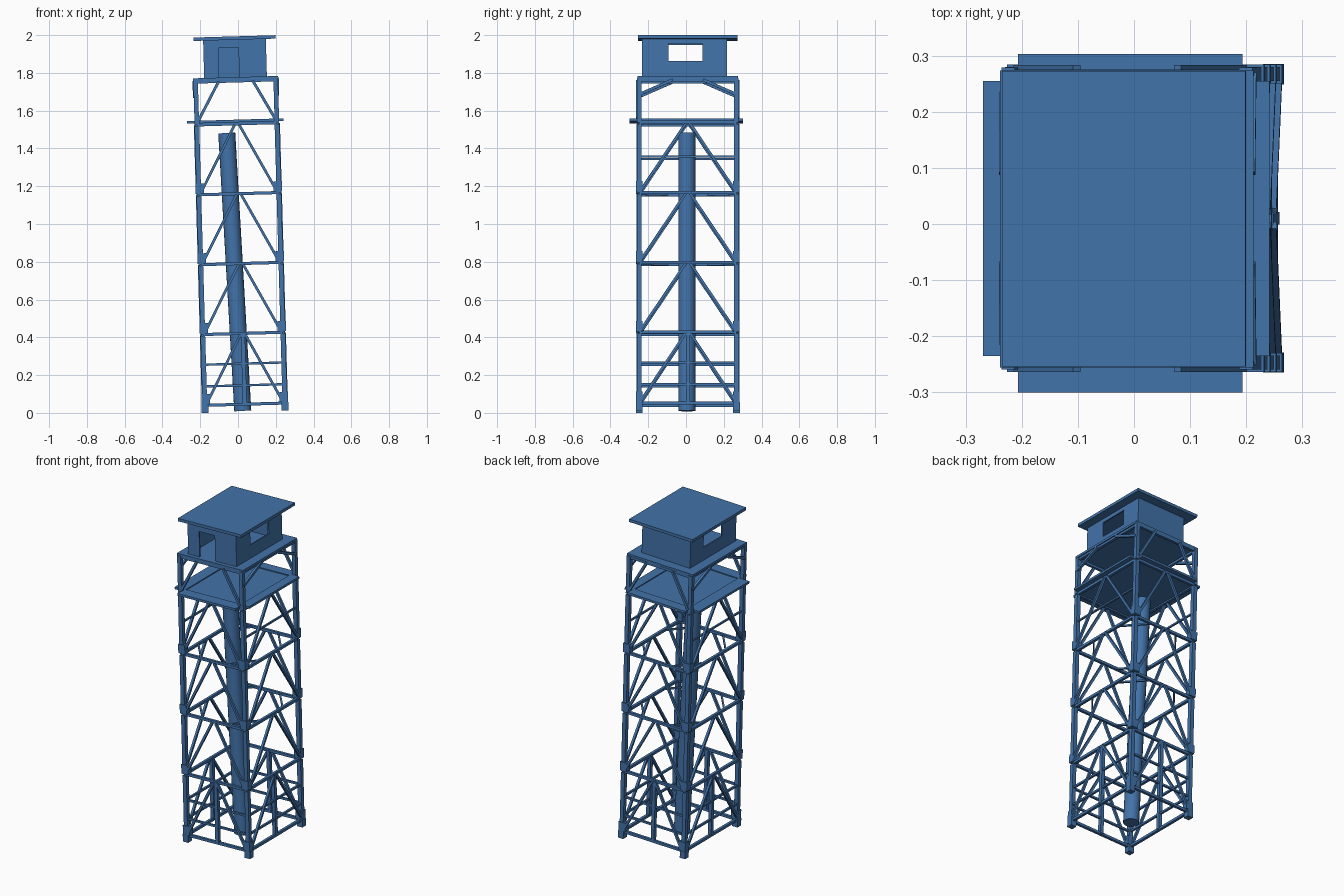
import bpy, bmesh
from math import pi
from mathutils import Matrix, Vector

cube = bpy.data.objects.get("Cube")
if cube:
    bpy.data.objects.remove(cube, do_unlink=True)

mat = bpy.data.materials.new("steel blue paint")
mat.use_nodes = True
COLOR = (0.055, 0.172, 0.4, 1)
mat.diffuse_color = COLOR
mat.node_tree.nodes["Principled BSDF"].inputs["Base Color"].default_value = COLOR

# The whole tower leans slightly toward -x
LEAN = Matrix.Translation((0.0375, 0.01, 0.006)) @ Matrix.Rotation(-0.0285, 4, 'Y')
HX, HY = 0.212, 0.257         # half spacing of the legs
BX, BY = HX + 0.009, HY + 0.009  # braces sit on the outside of the legs
SIGNS = (-1, 1)
CORNERS = [(sx, sy) for sx in SIGNS for sy in SIGNS]


def finish(name, bm):
    """Turn a bmesh into a leaning, painted object."""
    bmesh.ops.recalc_face_normals(bm, faces=bm.faces)
    mesh = bpy.data.meshes.new(name)
    bm.to_mesh(mesh)
    bm.free()
    mesh.transform(LEAN)
    mesh.materials.append(mat)
    obj = bpy.data.objects.new(name, mesh)
    bpy.context.collection.objects.link(obj)
    return obj


def box(bm, lo, hi):
    lo, hi = Vector(lo), Vector(hi)
    size = Matrix.Diagonal((*(hi - lo), 1))
    bmesh.ops.create_cube(bm, size=1, matrix=Matrix.Translation((lo + hi) / 2) @ size)


def bar(bm, a, b, w):
    """Square bar from a to b."""
    a, b = Vector(a), Vector(b)
    axis = b - a
    turn = axis.to_track_quat('Z', 'Y').to_matrix().to_4x4()
    size = Matrix.Diagonal((w, w, axis.length, 1))
    bmesh.ops.create_cube(bm, size=1, matrix=Matrix.Translation((a + b) / 2) @ turn @ size)


def ring(bm, z, w, sides="xy"):
    """Horizontal beams around the tower."""
    for s in SIGNS:
        if "y" in sides:
            bar(bm, (-HX, s * HY, z), (HX, s * HY, z), w)
        if "x" in sides:
            bar(bm, (s * HX, -HY, z), (s * HX, HY, z), w)


LEVELS = (0.04, 0.415, 0.785, 1.155, 1.525)

# Feet, legs and the gussets at the bottom of each stage
bm = bmesh.new()
for sx, sy in CORNERS:
    x, y = sx * HX, sy * HY
    box(bm, (x - 0.018, y - 0.018, 0), (x + 0.018, y + 0.018, 0.045))
finish("feet", bm)

bm = bmesh.new()
for sx, sy in CORNERS:
    x, y = sx * HX, sy * HY
    for z0, z1 in zip(LEVELS, LEVELS[1:]):
        bar(bm, (x, y, z0), (x, y, z1 - 0.008), 0.025)
        box(bm, (x - sx * 0.028, y - 0.017, z0 + 0.005), (x + sx * 0.017, y + 0.017, z0 + 0.06))
    bar(bm, (x, y, LEVELS[-1]), (x, y, 1.76), 0.024)
finish("legs", bm)

# Horizontal beams
bm = bmesh.new()
for z in LEVELS:
    ring(bm, z, 0.016)
for z in (0.14, 0.255):
    ring(bm, z, 0.012)
ring(bm, 1.345, 0.01, "x")
ring(bm, 1.752, 0.016)
finish("horizontal_beams", bm)

# Inverted V bracing on every face of every stage
bm = bmesh.new()
for z0, z1 in zip(LEVELS, LEVELS[1:]):
    for sx, sy in CORNERS:
        low, high = z0 + 0.02, z1 - 0.005
        bar(bm, (sx * HX * 0.92, sy * BY, low), (sx * 0.012, sy * BY, high), 0.014)
        bar(bm, (sx * BX, sy * HY * 0.95, low), (sx * BX, sy * 0.012, high), 0.014)
finish("diagonal_braces", bm)

# Upright posts in the middle of each face of the bottom stage
bm = bmesh.new()
for s in SIGNS:
    for x, y in ((0, s * HY), (s * HX, 0)):
        bar(bm, (x, y, LEVELS[0]), (x, y, LEVELS[1]), 0.022)
finish("middle_posts", bm)

# Flat ties across the corners
bm = bmesh.new()
for sx, sy in CORNERS:
    for z in LEVELS[2:4]:
        bar(bm, (sx * HX * 0.4, sy * HY, z), (sx * HX, sy * HY * 0.4, z), 0.01)
finish("corner_ties", bm)

# Braces of the short top stage
bm = bmesh.new()
for sx, sy in CORNERS:
    bar(bm, (sx * HX * 0.95, sy * BY, 1.55), (sx * 0.09, sy * BY, 1.752), 0.015)
    bar(bm, (sx * BX, sy * HY, 1.675), (sx * BX, sy * 0.08, 1.752), 0.015)
finish("top_stage_braces", bm)

# Leaning central pipe
bm = bmesh.new()
a, b = Vector((-0.012, -0.005, 0.005)), Vector((-0.055, -0.005, 1.478))
turn = (b - a).to_track_quat('Z', 'Y').to_matrix().to_4x4()
bmesh.ops.create_cone(bm, cap_ends=True, segments=20, radius1=0.045, radius2=0.045,
                      depth=(b - a).length, matrix=Matrix.Translation((a + b) / 2) @ turn)
pipe = finish("central_pipe", bm)
bpy.context.view_layer.objects.active = pipe
pipe.select_set(True)
bpy.ops.object.shade_smooth_by_angle(angle=pi / 6)
pipe.select_set(False)

# Lower platform with walkway boards along its edges
bm = bmesh.new()
box(bm, (-0.215, -0.262, 1.526), (0.215, 0.258, 1.541))
finish("lower_platform", bm)

bm = bmesh.new()
box(bm, (-0.2, -0.31, 1.533), (0.2, -0.24, 1.547))
box(bm, (-0.2, 0.23, 1.533), (0.2, 0.293, 1.547))
box(bm, (-0.263, -0.245, 1.533), (-0.19, 0.245, 1.547))
box(bm, (0.19, -0.245, 1.533), (0.248, 0.245, 1.547))
finish("walkway_boards", bm)

# Upper platform
bm = bmesh.new()
box(bm, (-0.226, -0.266, 1.758), (0.226, 0.264, 1.772))
finish("upper_platform", bm)

# Cabin walls: grids of faces with the openings left out
X0, X1, Y0, Y1, Z0, Z1 = -0.166, 0.166, -0.242, 0.206, 1.77, 1.972


def wall(bm, us, vs, place, opening=True):
    for i in range(len(us) - 1):
        for j in range(len(vs) - 1):
            if opening and (us[i], vs[j]) == (us[1], vs[-3]):
                continue
            quad = ((i, j), (i + 1, j), (i + 1, j + 1), (i, j + 1))
            bm.faces.new([bm.verts.new(place(us[p], vs[q])) for p, q in quad])


bm = bmesh.new()
for x in (X0, X1):
    wall(bm, (Y0, -0.103, 0.077, Y1), (Z0, 1.853, 1.946, Z1), lambda u, v: (x, u, v))
wall(bm, (X0, -0.087, 0.02, X1), (Z0, 1.928, Z1), lambda u, v: (u, Y0, v))
wall(bm, (X0, X1), (Z0, Z1), lambda u, v: (u, Y1, v), False)
bmesh.ops.remove_doubles(bm, verts=bm.verts, dist=0.0001)
cabin = finish("cabin_walls", bm)
shell = cabin.modifiers.new("thickness", 'SOLIDIFY')
shell.thickness = 0.008
shell.offset = -1

# Flat overhanging roof
bm = bmesh.new()
box(bm, (-0.216, -0.264, 1.97), (0.218, 0.263, 1.988))
finish("roof", bm)
